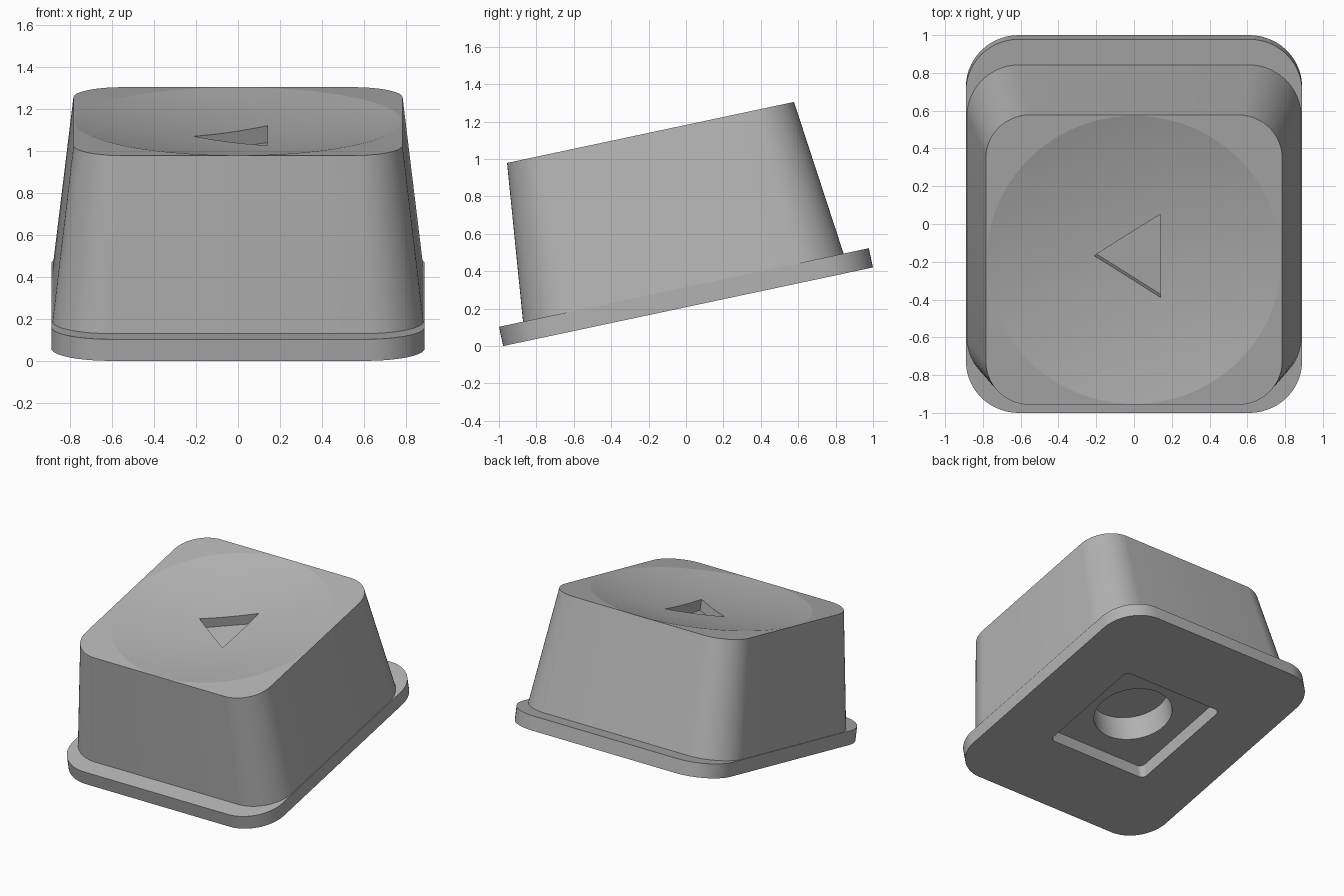
import bpy, bmesh, math
from mathutils import Matrix

cube = bpy.data.objects.get("Cube")
if cube:
    bpy.data.objects.remove(cube, do_unlink=True)

# Parts are built lying flat, then tipped up towards the back
TILT = Matrix.Translation((0, -0.978, 0)) @ Matrix.Rotation(math.radians(12), 4, 'X')

grey = bpy.data.materials.new("plain grey")
grey.use_nodes = True
GREY = (0.45, 0.45, 0.45, 1)
grey.diffuse_color = GREY
grey.node_tree.nodes["Principled BSDF"].inputs["Base Color"].default_value = GREY


def rounded_rect(half_x, y0, y1, r, z, steps=16):
    """Loop of points around a rounded rectangle; a circle when r fills it."""
    pts = []
    mid, half_y = (y0 + y1) / 2, (y1 - y0) / 2
    corners = [(1, 1), (-1, 1), (-1, -1), (1, -1)]
    for k, (sx, sy) in enumerate(corners):
        for i in range(steps):
            a = (k + (i + 0.5) / steps) * math.pi / 2
            pts.append((sx * (half_x - r) + r * math.cos(a),
                        mid + sy * (half_y - r) + r * math.sin(a), z))
    return pts


def circle(r, y, z):
    return rounded_rect(r, y - r, y + r, r, z)


def loft(name, loops):
    """Closed solid skinned through equal loops, from bottom to top."""
    bm = bmesh.new()
    rings = [[bm.verts.new(p) for p in loop] for loop in loops]
    n = len(rings[0])
    for low, high in zip(rings, rings[1:]):
        for i in range(n):
            j = (i + 1) % n
            bm.faces.new((low[i], low[j], high[j], high[i]))
    bm.faces.new(rings[0][::-1])
    bm.faces.new(rings[-1])
    bmesh.ops.recalc_face_normals(bm, faces=bm.faces)
    mesh = bpy.data.meshes.new(name)
    bm.to_mesh(mesh)
    bm.free()
    mesh.materials.append(grey)
    ob = bpy.data.objects.new(name, mesh)
    bpy.context.collection.objects.link(ob)
    return ob


def activate(ob):
    bpy.ops.object.select_all(action='DESELECT')
    ob.select_set(True)
    bpy.context.view_layer.objects.active = ob


def cut(ob, cutter):
    cutter.hide_render = True
    mod = ob.modifiers.new("cut", 'BOOLEAN')
    mod.operation = 'DIFFERENCE'
    mod.solver = 'EXACT'
    mod.object = cutter
    activate(ob)
    bpy.ops.object.modifier_apply(modifier=mod.name)
    bpy.data.objects.remove(cutter, do_unlink=True)


BASE, TOP, MID = 0.105, 0.953, 1.0085

# Base plate with a square window
plate = loft("base_plate", [rounded_rect(0.89, 0, 2.022, 0.28, z) for z in (0, BASE)])
cut(plate, loft("window_cutter",
                [rounded_rect(0.43, 0.581, 1.441, 0.04, z) for z in (-0.1, 0.3)]))

# Tapered key body
body = loft("key_body", [rounded_rect(0.885, 0.131, 1.884, 0.28, BASE),
                         rounded_rect(0.785, 0.224, 1.793, 0.235, TOP)])

# Shallow round dish in the top
RIM, DEPTH = 0.78, 0.08
dish = [circle(r, MID, TOP - DEPTH * (1 - (r / RIM) ** 2))
        for r in [0.06 * i for i in range(1, 16)]]
cut(body, loft("dish_cutter", dish + [circle(0.9, MID, TOP + 0.3)]))

# Sunken arrow triangle
arrow = [(-0.21, 1.015), (0.14, 0.79), (0.14, 1.24)]
cut(body, loft("arrow_cutter", [[(x, y, z) for x, y in arrow] for z in (0.8, 1.2)]))

# Round socket underneath
cut(body, loft("socket_cutter", [circle(0.28, 1.011, z) for z in (-0.1, 0.305)]))

for ob in (plate, body):
    ob.data.transform(TILT)
    activate(ob)
    bpy.ops.object.shade_smooth_by_angle(angle=math.radians(9))
